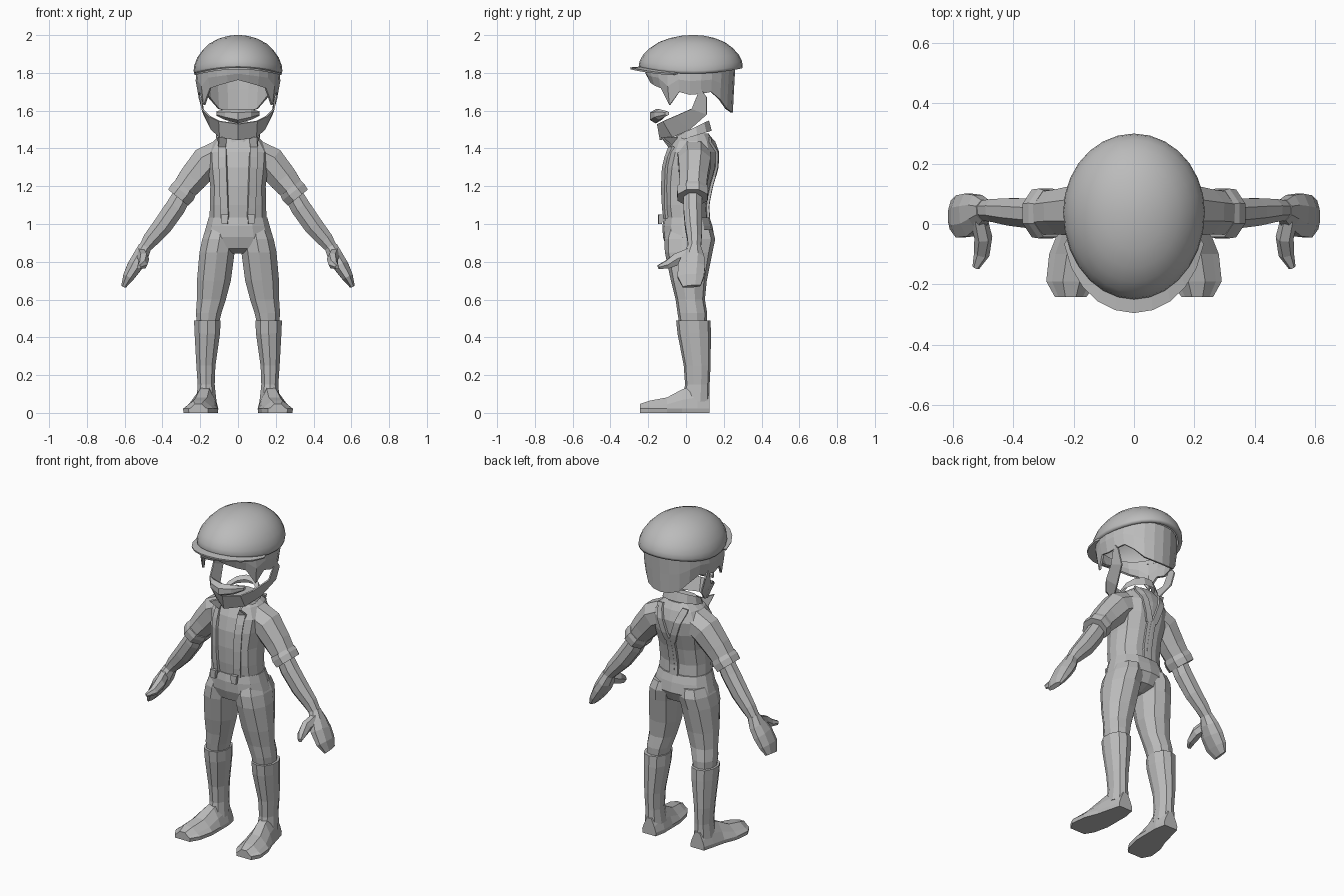
import bpy, bmesh, math
from mathutils import Vector
from mathutils.bvhtree import BVHTree

if "Cube" in bpy.data.objects:
    bpy.data.objects.remove(bpy.data.objects["Cube"])

grey = bpy.data.materials.new("plain_grey")
grey.diffuse_color = (0.5, 0.5, 0.5, 1)
grey.use_nodes = True
grey.node_tree.nodes["Principled BSDF"].inputs["Base Color"].default_value = grey.diffuse_color


def make(name, verts, faces, mirror=False, solid=0, smooth=False):
    me = bpy.data.meshes.new(name)
    me.from_pydata([tuple(v) for v in verts], [], faces)
    bm = bmesh.new()
    bm.from_mesh(me)
    bmesh.ops.recalc_face_normals(bm, faces=bm.faces)
    bm.to_mesh(me)
    bm.free()
    me.materials.append(grey)
    ob = bpy.data.objects.new(name, me)
    bpy.context.collection.objects.link(ob)
    for p in me.polygons:
        p.use_smooth = smooth
    if mirror:
        m = ob.modifiers.new("mirror", "MIRROR")
        m.merge_threshold = 0.0005
    if solid:
        s = ob.modifiers.new("thickness", "SOLIDIFY")
        s.thickness = solid
        s.offset = 0
    return ob


def loft(name, rings, closed=True, cap=True, **kw):
    n = len(rings[0])
    verts = [p for r in rings for p in r]
    faces = []
    for i in range(len(rings) - 1):
        for j in range(n if closed else n - 1):
            k = (j + 1) % n
            faces.append((i * n + j, i * n + k, (i + 1) * n + k, (i + 1) * n + j))
    if cap:
        faces += [tuple(range(n)), tuple(range(len(verts) - n, len(verts)))]
    return make(name, verts, faces, **kw)


def oval(c, u, v, ru, rv, n=10, e=2.0):
    pts = []
    for i in range(n):
        a = 2 * math.pi * (i + 0.5) / n
        s, t = math.cos(a), math.sin(a)
        k = (abs(s) ** e + abs(t) ** e) ** (-1 / e)
        pts.append(Vector(c) + u * (ru * k * s) + v * (rv * k * t))
    return pts


X, Y, Z = Vector((1, 0, 0)), Vector((0, 1, 0)), Vector((0, 0, 1))


def stack(name, rows, n=10, e=2.3, **kw):
    """Level rings: z, left, right, front, back."""
    return loft(name, [oval(((a + b) / 2, (f + k) / 2, z), X, Y, (b - a) / 2, (k - f) / 2, n, e)
                       for z, a, b, f, k in rows], **kw)


def limb(name, rows, ref=Y, n=8):
    """Rings square to a path: x, y, z, radius along ref, radius across."""
    cs = [Vector(r[:3]) for r in rows]
    rings = []
    for i, r in enumerate(rows):
        d = (cs[min(i + 1, len(cs) - 1)] - cs[max(i - 1, 0)]).normalized()
        v = d.cross(ref).normalized()
        rings.append(oval(cs[i], v.cross(d), v, r[3], r[4], n, 2.3))
    return loft(name, rings, mirror=True)


# Shirt body and trousers
torso = stack("shirt_body", [(1.02, -.152, .152, -.11, .115), (1.1, -.15, .15, -.12, .11),
                             (1.2, -.148, .148, -.125, .13), (1.3, -.16, .16, -.12, .16),
                             (1.38, -.165, .165, -.1, .165), (1.44, -.13, .13, -.07, .145),
                             (1.48, -.08, .08, -.04, .12)], n=14, e=2.6)
stack("trouser_hips", [(1.035, -.157, .157, -.117, .125), (.99, -.17, .17, -.125, .14),
                       (.93, -.188, .188, -.122, .15), (.87, -.18, .18, -.1, .12),
                       (.845, -.1, .1, -.05, .06)], n=14)
stack("trouser_leg", [(.97, .01, .17, -.1, .14), (.92, .005, .192, -.115, .155),
                      (.85, .015, .207, -.112, .14), (.7, .035, .22, -.08, .11),
                      (.6, .062, .22, -.055, .1), (.53, .085, .225, -.045, .112),
                      (.47, .1, .22, -.035, .11)], mirror=True)

# Boots
stack("boot_shaft", [(.488, .09, .235, -.052, .13), (.42, .093, .232, -.045, .132),
                     (.25, .118, .222, -.012, .13), (.15, .122, .215, -.005, .125),
                     (.06, .112, .222, -.02, .125)], mirror=True)


def foot_ring(y, cx, w, top):
    prof = [(-1, 0), (-1.04, .022), (-.8, top * .55), (-.35, top), (.35, top), (.8, top * .55),
            (1.04, .022), (1, 0)]
    return [Vector((cx + s * w, y, z)) for s, z in prof]


loft("boot_foot", [foot_ring(*r) for r in [
    (.125, .165, .045, .1), (.06, .167, .06, .15), (-.02, .177, .07, .125), (-.1, .193, .085, .082),
    (-.19, .208, .08, .065), (-.243, .21, .05, .048)]], mirror=True)

# Sleeves, cuffs, arms and hands
limb("sleeve", [(.07, .04, 1.375, .095, .085), (.17, .045, 1.325, .09, .09),
                (.24, .04, 1.24, .078, .08), (.3, .035, 1.165, .075, .065)])
limb("sleeve_cuff", [(.278, .035, 1.19, .082, .07), (.293, .035, 1.17, .087, .076),
                     (.317, .035, 1.14, .084, .071)])
limb("forearm", [(.28, .035, 1.18, .05, .05), (.33, .035, 1.09, .052, .056),
                 (.4, .04, .99, .048, .054), (.46, .045, .92, .04, .045), (.505, .045, .86, .034, .03)])
limb("hand", [(.492, .045, .88, .036, .036), (.515, .04, .83, .06, .042), (.545, .03, .78, .075, .042),
              (.58, .025, .72, .074, .032), (.605, .03, .67, .05, .014)])
limb("thumb", [(.515, .02, .84, .035, .028), (.5, -.045, .815, .035, .03),
               (.505, -.1, .785, .024, .026), (.525, -.145, .772, .012, .012)], ref=Z, n=6)

# Collar, tilted up toward the nape
def collar_ring(rx, f, k, zf, zk):
    return [Vector((p.x, p.y, zf + (zk - zf) * (p.y - f) / (k - f)))
            for p in oval((0, (f + k) / 2, 0), X, Y, rx, (k - f) / 2, 12)]


loft("collar", [collar_ring(.12, -.075, .14, 1.43, 1.495), collar_ring(.105, -.07, .125, 1.455, 1.55),
                collar_ring(.085, -.05, .1, 1.45, 1.53)], cap=False)

# Braces laid over the shirt
bm = bmesh.new()
bm.from_mesh(torso.data)
tree = BVHTree.FromBMesh(bm)
bm.free()


def brace(name, side, top, bottom, width):
    rows = []
    for i in range(9):
        t = i / 8
        x, z = top[0] + (bottom[0] - top[0]) * t, top[1] + (bottom[1] - top[1]) * t
        row = []
        for dx in (-width / 2, width / 2):
            hit = tree.ray_cast(Vector((x + dx, side, z)), Vector((0, -side, 0)))[0]
            row.append((hit or Vector((x + dx, side * .12, z))) + Vector((0, side * .007, 0)))
        rows.append(row)
    loft(name, rows, closed=False, cap=False, mirror=True, solid=.014)


brace("front_brace", -1, (.085, 1.46), (.07, 1.03), .04)
brace("back_brace", 1, (.085, 1.46), (.015, 1.25), .04)
brace("back_brace_tail", 1, (.01, 1.27), (.01, 1.03), .035)
make("brace_tab", [(.05, -.138, 1.05), (.09, -.134, 1.05), (.085, -.136, 1.0), (.055, -.138, 1.0)],
     [(0, 1, 2, 3)], mirror=True, solid=.02)

# Hair shell, open at the face: lower edge from the brow round to the nape
edge = [1.765, 1.75, 1.735, 1.72, 1.63, 1.70, 1.685, 1.69, 1.70, 1.66, 1.61, 1.595, 1.59]
top, mid, low = [], [], []
for i, z in enumerate(edge):
    a = math.pi * i / (len(edge) - 1)
    s, c = math.sin(a), -math.cos(a)
    top.append(Vector((.215 * s, .02 + .235 * c, 1.83)))
    mid.append(Vector((.218 * s, .02 + .228 * c, (1.83 + z) / 2)))
    low.append(Vector((.205 * s, .02 + (.21 if c < 0 else .222) * c, z)))
loft("hair", [top, mid, low], closed=False, cap=False, mirror=True, solid=.012)

# Jaw band from ear to chin, with moustache
upper = [(.205, .075, 1.72), (.19, .03, 1.61), (.15, -.06, 1.57), (.1, -.12, 1.545), (0, -.15, 1.53)]
lower = [(.205, .11, 1.67), (.18, .11, 1.58), (.14, .02, 1.5), (.095, -.07, 1.46), (0, -.135, 1.445)]
loft("jaw", [upper, lower], closed=False, cap=False, mirror=True, solid=.008)


def tache_ring(x, y, z, h, d):
    return oval((x, y, z), Y, Z, d, h, 6)


loft("moustache", [tache_ring(*r) for r in [
    (-.115, -.1, 1.585, .012, .012), (-.07, -.14, 1.58, .028, .03), (0, -.16, 1.57, .038, .036),
    (.07, -.14, 1.58, .028, .03), (.115, -.1, 1.585, .012, .012)]])

# Cap dome: egg outline shrinking up to the crown
def cap_ring(k, lift, n=28):
    pts = []
    for i in range(n):
        a = 2 * math.pi * i / n
        s, c = math.sin(a), -math.cos(a)
        ry = .29 if c < 0 else .26
        pts.append(Vector((.235 * k * s, .04 + ry * k * c, 1.8 + .028 * c * c * (1 - lift) + .2 * lift)))
    return pts


dome = [(.9, -.01), (.99, -.02), (1, .06), (.985, .2), (.92, .4), (.8, .6), (.64, .78), (.43, .91),
        (.22, .98), (.06, 1)]
ob = loft("cap_dome", [cap_ring(*d) for d in dome], cap=False, smooth=True)
bm = bmesh.new()
bm.from_mesh(ob.data)
bmesh.ops.contextual_create(bm, geom=[e for e in bm.edges if e.is_boundary and e.verts[0].co.z > 1.95])
for f in bm.faces:
    f.smooth = True
bm.to_mesh(ob.data)
bm.free()

# Cap peak
inner, outer = [], []
for i in range(11):
    a = math.radians(-75 + 15 * i)
    s, c = math.sin(a), math.cos(a)
    inner.append(Vector((.215 * s, .04 - .265 * c, 1.802 + .028 * c * c)))
    outer.append(Vector((.238 * s, .04 - .335 * c ** .85, 1.79 + .034 * c * c)))
loft("cap_peak", [inner, outer], closed=False, cap=False, solid=.01)
